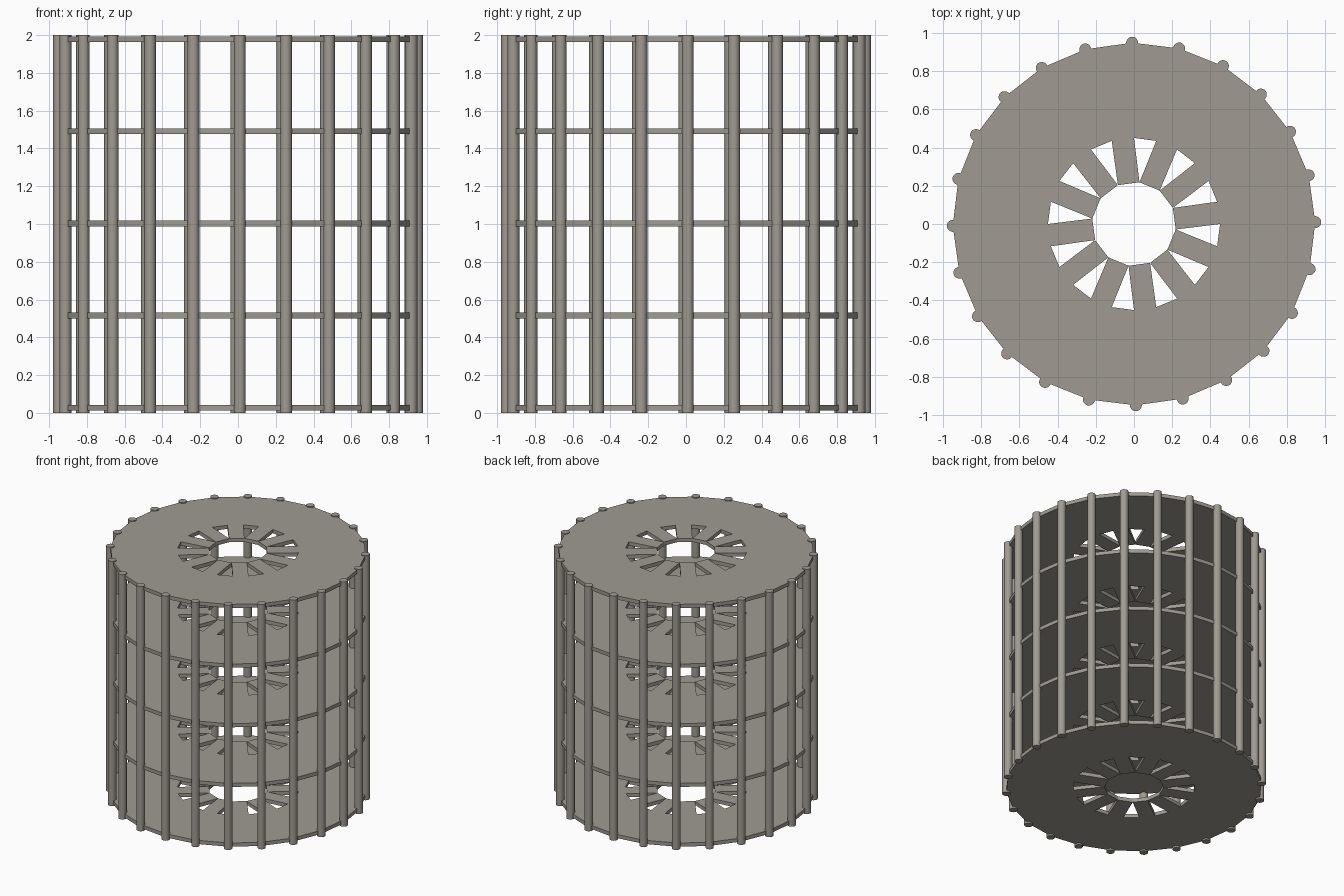
import bpy, bmesh, math

if "Cube" in bpy.data.objects:
    bpy.data.objects.remove(bpy.data.objects["Cube"])

N = 24                      # rods and disc sides
R_ROD, ROD = 0.948, 0.031   # rod circle radius, rod thickness radius
OFF = math.radians(0.6)     # small twist of the rod circle
THICK = 0.03

grey = bpy.data.materials.new("warm grey metal")
grey.diffuse_color = (0.35, 0.33, 0.29, 1)
grey.use_nodes = True
grey.node_tree.nodes["Principled BSDF"].inputs["Base Color"].default_value = grey.diffuse_color


def finish(bm, name):
    bmesh.ops.recalc_face_normals(bm, faces=bm.faces)
    me = bpy.data.meshes.new(name)
    bm.to_mesh(me)
    bm.free()
    me.materials.append(grey)
    ob = bpy.data.objects.new(name, me)
    bpy.context.collection.objects.link(ob)
    return ob


def ring(bm, r, n, start):
    return [bm.verts.new((r * math.cos(start + 2 * math.pi * i / n),
                          r * math.sin(start + 2 * math.pi * i / n), 0))
            for i in range(n)]


# spoked plate: outer ring plus twelve straight spokes around the hole
def plate(name, z):
    bm = bmesh.new()
    outer = ring(bm, R_ROD, N, OFF)
    mid = ring(bm, 0.45, N, 0)
    hole = ring(bm, 0.22, N // 2, math.radians(-7.5))
    for i in range(N):
        j = (i + 1) % N
        bm.faces.new((outer[i], outer[j], mid[j], mid[i]))
    for k in range(N // 2):
        bm.faces.new((mid[2 * k], mid[2 * k + 1],
                      hole[(k + 1) % (N // 2)], hole[k]))
    ext = bmesh.ops.extrude_face_region(bm, geom=bm.faces[:], use_keep_orig=True)
    top = [v for v in ext["geom"] if isinstance(v, bmesh.types.BMVert)]
    bmesh.ops.translate(bm, verts=top, vec=(0, 0, THICK))
    ob = finish(bm, name)
    ob.location.z = z


for i in range(5):
    plate(f"spoked_plate_{i + 1}", 0.013 + i * 0.4875)

# upright rods around the rim
for i in range(N):
    a = OFF + 2 * math.pi * i / N
    bpy.ops.mesh.primitive_cylinder_add(
        vertices=20, radius=ROD, depth=2,
        location=(R_ROD * math.cos(a), R_ROD * math.sin(a), 1))
    rod = bpy.context.object
    rod.name = f"upright_rod_{i + 1}"
    rod.data.materials.append(grey)
    bpy.ops.object.shade_smooth_by_angle()
